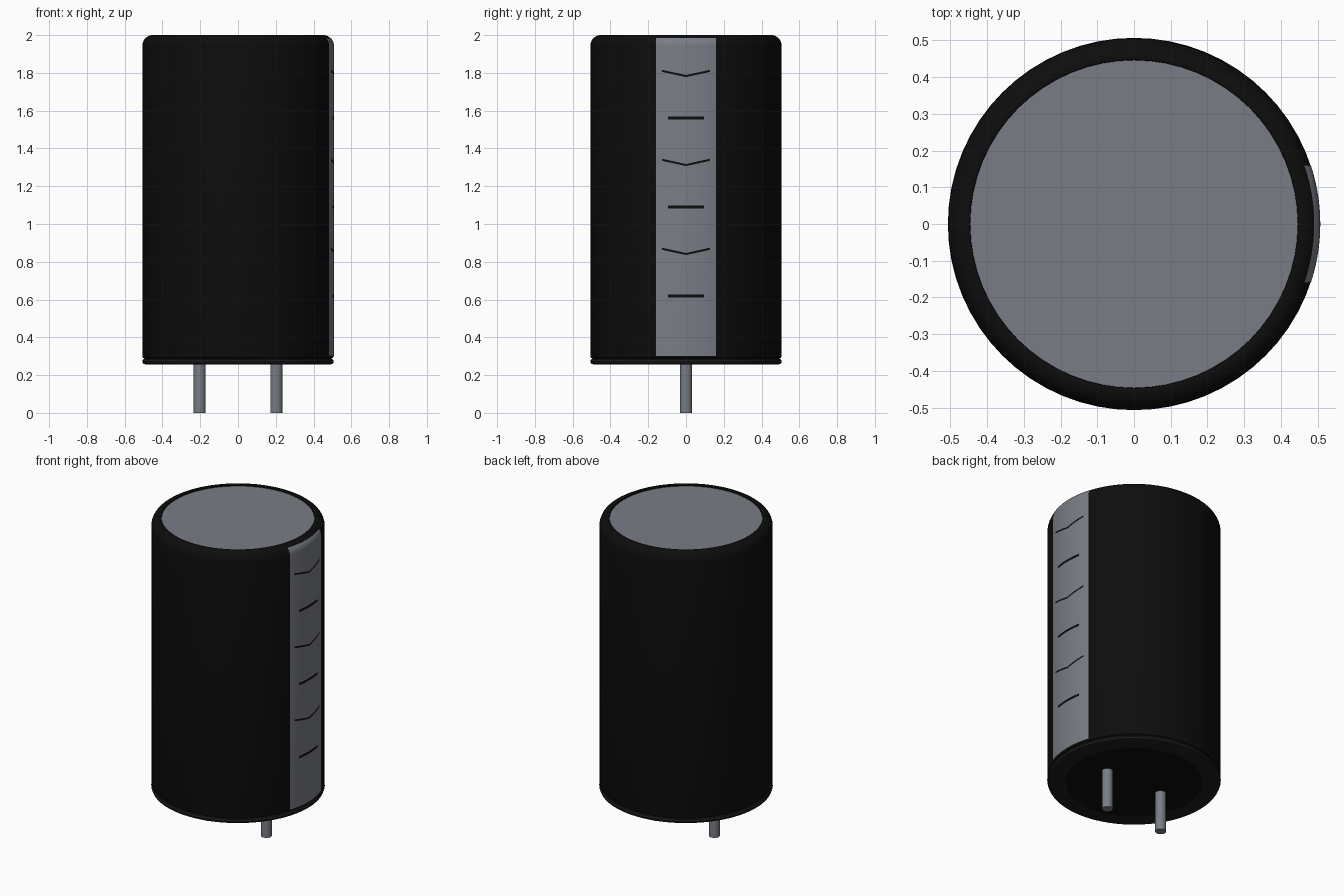
import bpy, bmesh
from math import sin, cos, pi, radians, asin

cube = bpy.data.objects.get("Cube")
if cube:
    bpy.data.objects.remove(cube)

R = 0.506        # sleeve radius
SEGS = 64


def material(name, rgb):
    m = bpy.data.materials.new(name)
    m.use_nodes = True
    m.diffuse_color = (*rgb, 1)
    bsdf = m.node_tree.nodes["Principled BSDF"]
    bsdf.inputs["Base Color"].default_value = (*rgb, 1)
    bsdf.inputs["Roughness"].default_value = 0.6
    return m


black = material("sleeve black", (0.004, 0.004, 0.004))
rubber = material("rubber dark grey", (0.012, 0.012, 0.013))
grey = material("metal grey", (0.19, 0.205, 0.235))


def finish(name, bm, mat, recalc=True):
    bmesh.ops.remove_doubles(bm, verts=bm.verts, dist=1e-5)
    if recalc:
        bmesh.ops.recalc_face_normals(bm, faces=bm.faces)
    me = bpy.data.meshes.new(name)
    bm.to_mesh(me)
    bm.free()
    ob = bpy.data.objects.new(name, me)
    bpy.context.collection.objects.link(ob)
    me.materials.append(mat)
    bpy.ops.object.select_all(action='DESELECT')
    ob.select_set(True)
    bpy.context.view_layer.objects.active = ob
    bpy.ops.object.shade_smooth_by_angle(angle=radians(35))
    return ob


def revolve(name, profile, mat):
    """Spin an (r, z) profile a full turn around z."""
    bm = bmesh.new()
    vs = [bm.verts.new((r, 0, z)) for r, z in profile]
    es = [bm.edges.new(pair) for pair in zip(vs, vs[1:])]
    bmesh.ops.spin(bm, geom=vs + es, cent=(0, 0, 0), axis=(0, 0, 1),
                   angle=2 * pi, steps=SEGS)
    return finish(name, bm, mat)


def disc(name, r, z, mat, up):
    bm = bmesh.new()
    bmesh.ops.create_circle(bm, cap_ends=True, radius=r, segments=SEGS)
    for v in bm.verts:
        v.co.z += z
    bm.normal_update()
    for f in bm.faces:
        if (f.normal.z > 0) != up:
            f.normal_flip()
    return finish(name, bm, mat, recalc=False)


def wrapped_sheet(name, rows, mat, steps=16):
    """Sheet on the +x side; each row is a function t -> (radius, y, z)."""
    bm = bmesh.new()
    grid = []
    for row in rows:
        line = []
        for i in range(steps + 1):
            r, y, z = row(2 * i / steps - 1)
            a = asin(y / r)
            line.append(bm.verts.new((r * cos(a), y, z)))
        grid.append(line)
    for lo, hi in zip(grid, grid[1:]):
        for i in range(steps):
            bm.faces.new((lo[i], lo[i + 1], hi[i + 1], hi[i]))
    return finish(name, bm, mat, recalc=False)


def shoulder(angle, offset=0.0):
    """Point on the rounded top edge; 0 is the side, 90 the top."""
    a = radians(angle)
    return (R - 0.055 + (0.055 + offset) * cos(a),
            1.945 + (0.055 + offset) * sin(a))


# Sleeve with rounded shoulder, rim curling inwards over the can
sleeve = [(0.495, 0.287), (0.503, 0.292), (R, 0.302)]
sleeve += [shoulder(a) for a in range(0, 91, 10)]
sleeve += [(0.447, 1.998), (0.446, 1.988)]
revolve("sleeve", sleeve, black)
disc("can_top", 0.448, 1.99, grey, True)

# Rubber base ring and bottom plug
revolve("base_ring", [(0.40, 0.257), (0.49, 0.257), (0.503, 0.261), (0.507, 0.272),
                      (0.503, 0.283), (0.495, 0.287)], rubber)
disc("bottom_plug", 0.40, 0.257, black, False)

# Polarity stripe running up the side and onto the shoulder
path = [(R + 0.0015, 0.302)] + [shoulder(a, 0.0015) for a in range(0, 46, 9)]
wrapped_sheet("polarity_stripe",
              [lambda t, r=r, z=z: (r, 0.16 * t, z) for r, z in path], grey)


# Chevrons and bars printed on the stripe
def mark(name, z, half_width, rise, thick):
    rows = [lambda t, s=s: (R + 0.0032, half_width * t, z + rise * abs(t) + s * thick / 2)
            for s in (-1, 1)]
    wrapped_sheet(name, rows, black)


for i in range(3):
    drop = 0.471 * i
    mark(f"chevron_mark_{i + 1}", 1.783 - drop, 0.127, 0.028, 0.011)
    mark(f"bar_mark_{i + 1}", 1.562 - drop, 0.095, 0, 0.016)

# Pins
for side, x in (("left", 0.203), ("right", -0.203)):
    bm = bmesh.new()
    bmesh.ops.create_cone(bm, cap_ends=True, segments=24, radius1=0.032,
                          radius2=0.032, depth=0.27)
    for v in bm.verts:
        v.co.x += x
        v.co.z += 0.135
    finish(f"{side}_pin", bm, grey)
